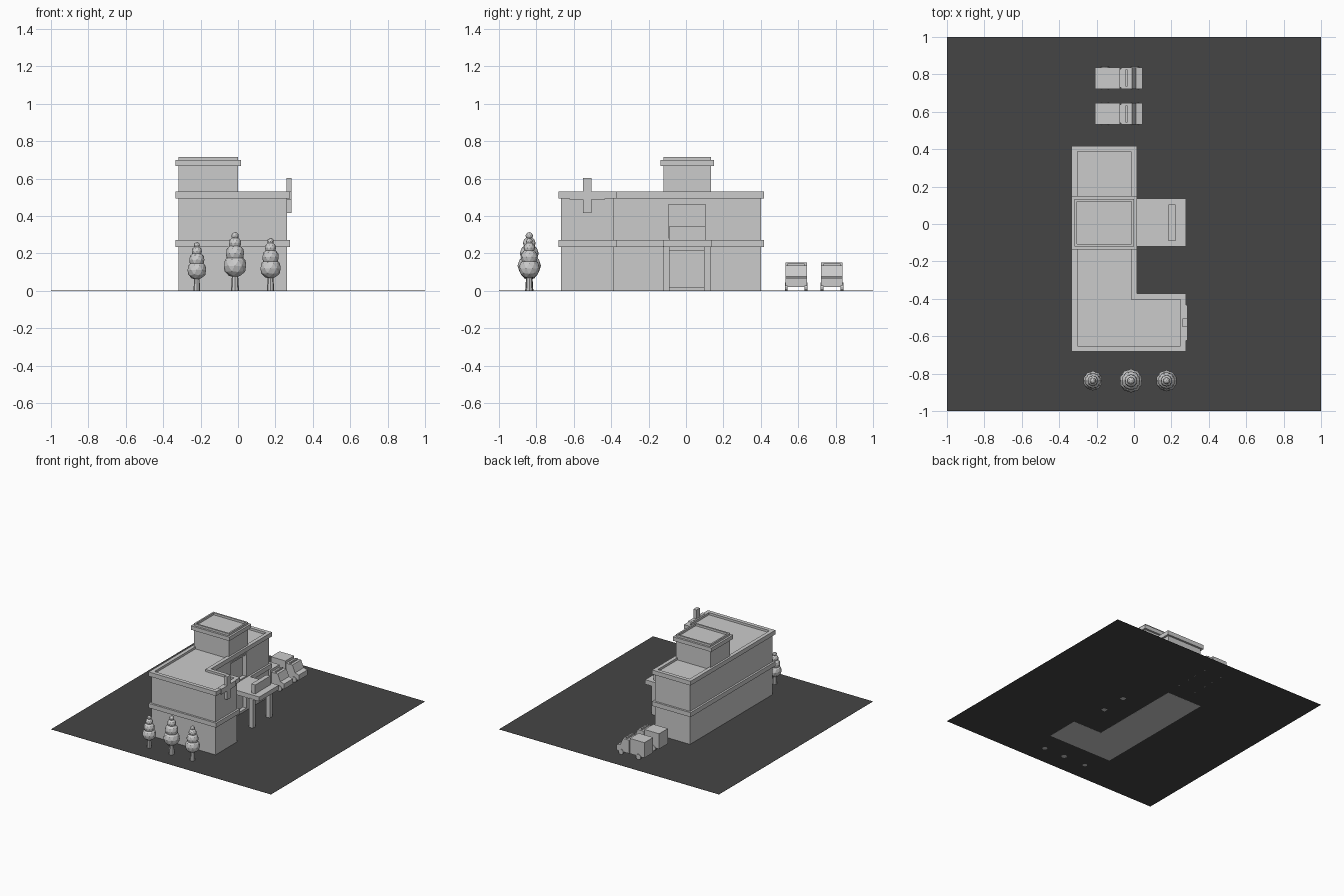
import bpy, bmesh, math
from mathutils import Matrix, Vector

if "Cube" in bpy.data.objects:
    bpy.data.objects.remove(bpy.data.objects["Cube"])


def finish(name, bm):
    bmesh.ops.recalc_face_normals(bm, faces=bm.faces)
    me = bpy.data.meshes.new(name)
    bm.to_mesh(me)
    bm.free()
    ob = bpy.data.objects.new(name, me)
    bpy.context.collection.objects.link(ob)
    return ob


def box(name, x0, x1, y0, y1, z0, z1):
    bm = bmesh.new()
    m = Matrix.Translation(((x0 + x1) / 2, (y0 + y1) / 2, (z0 + z1) / 2))
    bmesh.ops.create_cube(bm, size=1, matrix=m @ Matrix.Diagonal((x1 - x0, y1 - y0, z1 - z0, 1)))
    return finish(name, bm)


def prism(name, pts, vec):
    """Solid from a flat outline swept along vec."""
    bm = bmesh.new()
    face = bm.faces.new([bm.verts.new(p) for p in pts])
    new = bmesh.ops.extrude_face_region(bm, geom=[face], use_keep_orig=True)
    bmesh.ops.translate(bm, verts=[v for v in new["geom"] if isinstance(v, bmesh.types.BMVert)], vec=vec)
    return finish(name, bm)


def ring(name, outer, inner, z0, z1):
    """Closed band between two matching outlines."""
    bm = bmesh.new()
    loops = [[bm.verts.new((x, y, z)) for x, y in o]
             for o, z in ((outer, z0), (outer, z1), (inner, z1), (inner, z0))]
    n = len(outer)
    for k in range(4):
        a, b = loops[k], loops[(k + 1) % 4]
        for i in range(n):
            j = (i + 1) % n
            bm.faces.new((a[i], a[j], b[j], b[i]))
    return finish(name, bm)


def l_plan(o):
    return [(-.318 - o, -.667 - o), (.263 + o, -.667 - o), (.263 + o, -.388 + o),
            (0 + o, -.388 + o), (0 + o, .402 + o), (-.318 - o, .402 + o)]


def tower_plan(o):
    return [(-.318 - o, -.12 - o), (o, -.12 - o), (o, .133 + o), (-.318 - o, .133 + o)]


# Ground
ground = box("ground", -1, 1, -1, 1, 0.0005, 0.0015)
mat = bpy.data.materials.new("asphalt")
mat.diffuse_color = (0.06, 0.06, 0.06, 1)
mat.use_nodes = True
mat.node_tree.nodes["Principled BSDF"].inputs["Base Color"].default_value = mat.diffuse_color
ground.data.materials.append(mat)

# L-shaped building with recessed door and upper window
walls = prism("building_walls", [(x, y, 0) for x, y in l_plan(0)], (0, 0, .512))
openings = [("door_cutter", -.095, .108, .02, .215), ("window_cutter", -.105, .116, .283, .474)]
for name, y0, y1, z0, z1 in openings:
    cut = box(name, -.03, .05, y0, y1, z0, z1)
    cut.hide_render = True
    cut.hide_viewport = True
    mod = walls.modifiers.new(name, "BOOLEAN")
    mod.operation = "DIFFERENCE"
    mod.solver = "EXACT"
    mod.object = cut
for y in (-.105, .104):
    box("window_jamb", -.031, 0.003, y, y + .012, .283, .474)
box("window_head", -.031, 0.003, -.105, .116, .462, .474)
ring("floor_band", l_plan(.016), l_plan(-.015), .235, .272)
ring("roof_parapet", l_plan(.016), l_plan(-.015), .495, .53)

# Roof tower
prism("tower_walls", [(x, y, .505) for x, y in tower_plan(0)], (0, 0, .195))
ring("tower_band", tower_plan(.016), tower_plan(-.01), .668, .70)
ring("tower_rim", tower_plan(0), tower_plan(-.013), .69, .717)

# Entrance canopy, posts and sign board
box("canopy", -.005, .277, -.12, .135, .235, .272)
for y in (-.105, .115):
    box("canopy_post", .185, .221, y - .018, y + .018, 0, .24)
box("sign_board", .185, .221, -.092, .105, .27, .345)

# Plus-shaped wall sign
a, b = .022, .094
outline = [(b, -a), (b, a), (a, a), (a, b), (-a, b), (-a, a),
           (-b, a), (-b, -a), (-a, -a), (-a, -b), (a, -b), (a, -a)]
prism("plus_sign", [(.26, -.528 + p, .51 + q) for p, q in outline], (.027, 0, 0))

# Trees: tapered trunk with stacked low-poly balls
for x, s in ((-.22, .83), (-.016, 1.0), (.174, .9)):
    bm = bmesh.new()
    bmesh.ops.create_cone(bm, segments=8, cap_ends=True, radius1=.022, radius2=.016, depth=.09,
                          matrix=Matrix.Translation((0, 0, .045)))
    for z, r in ((.134, .063), (.2, .051), (.255, .034), (.294, .02)):
        bmesh.ops.create_icosphere(bm, subdivisions=2, radius=r, matrix=Matrix.Translation((0, 0, z)))
    bmesh.ops.scale(bm, vec=(s, s, s), verts=bm.verts)
    bmesh.ops.translate(bm, vec=(x, -.838, 0), verts=bm.verts)
    finish("tree", bm)

# Vans: cargo box, cab with sloped windscreen, roof light bar, wheels
for y in (.589, .78):
    w = .057
    box("van_cargo_box", -.208, -.075, y - w, y + w, .027, .152)
    box("van_chassis", -.2, .04, y - .045, y + .045, .022, .04)
    cab = [(-.07, .025), (.046, .025), (.046, .068), (.012, .077), (-.012, .135), (-.07, .135)]
    prism("van_cab", [(x, y - w, z) for x, z in cab], (0, 2 * w, 0))
    box("van_cab_joint", -.08, -.065, y - .05, y + .05, .03, .13)
    box("van_light_bar", -.045, -.034, y - .045, y + .045, .132, .146)
    for x in (-.155, .005):
        for side in (-1, 1):
            bm = bmesh.new()
            m = Matrix.Translation((x, y + side * (w - .004), .022)) @ Matrix.Rotation(math.pi / 2, 4, "X")
            bmesh.ops.create_cone(bm, segments=12, cap_ends=True, radius1=.022, radius2=.022,
                                  depth=.016, matrix=m)
            finish("van_wheel", bm)
